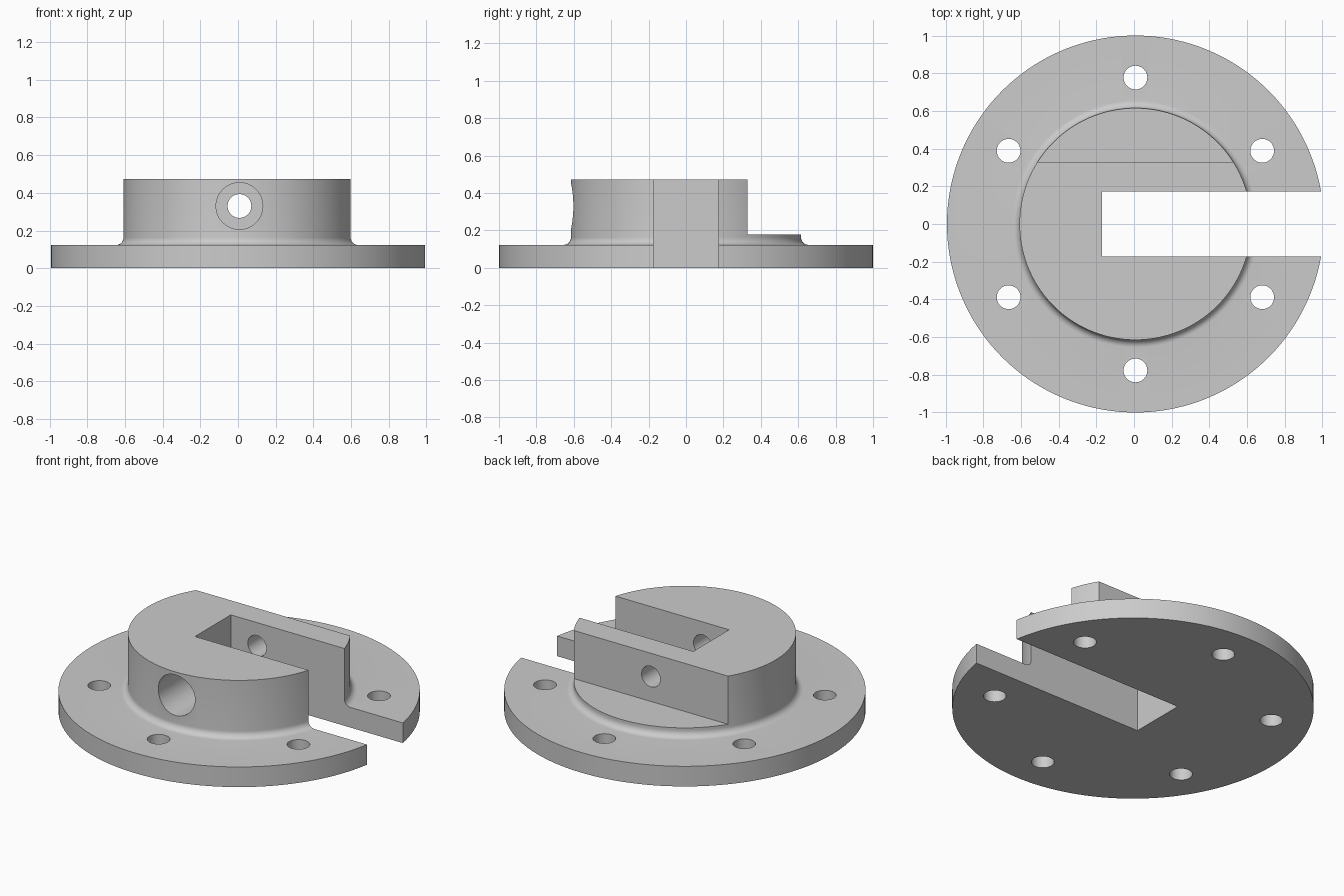
import bpy, bmesh, math
from mathutils import Matrix, Vector

if "Cube" in bpy.data.objects:
    bpy.data.objects.remove(bpy.data.objects["Cube"], do_unlink=True)

# Main dimensions
CX = 0.0075                       # axis of the turned body
FLANGE_R, FLANGE_H = 1.0, 0.123
BOSS_R, BOSS_H = 0.615, 0.472
FILLET = 0.04
SLOT_HALF, SLOT_END = 0.173, -0.17
FLAT_Y, STEP_Z = 0.328, 0.178
BOLT_R, HOLE_R = 0.777, 0.063
CROSS_Z, BORE_R, BORE_END = 0.33, 0.124, -0.328

steel = bpy.data.materials.new("grey_metal")
steel.use_nodes = True
grey = (0.6, 0.6, 0.6, 1)
steel.diffuse_color = grey
steel.node_tree.nodes["Principled BSDF"].inputs["Base Color"].default_value = grey


def new_object(name, bm):
    bmesh.ops.recalc_face_normals(bm, faces=bm.faces)
    mesh = bpy.data.meshes.new(name)
    bm.to_mesh(mesh)
    bm.free()
    obj = bpy.data.objects.new(name, mesh)
    obj.data.materials.append(steel)
    bpy.context.collection.objects.link(obj)
    return obj


def lathe(name, profile, steps):
    """Turn a radius/height profile about the body axis and cap both ends."""
    bm = bmesh.new()
    verts = [bm.verts.new((CX + r, 0, z)) for r, z in profile]
    edges = [bm.edges.new(pair) for pair in zip(verts, verts[1:])]
    bmesh.ops.spin(bm, geom=verts + edges, cent=(CX, 0, 0), axis=(0, 0, 1),
                   angle=math.tau, steps=steps)
    bmesh.ops.remove_doubles(bm, verts=bm.verts, dist=1e-5)
    bmesh.ops.holes_fill(bm, edges=[e for e in bm.edges if e.is_boundary], sides=0)
    return new_object(name, bm)


def box(name, low, high):
    low, high = Vector(low), Vector(high)
    bm = bmesh.new()
    bmesh.ops.create_cube(bm, size=1, matrix=Matrix.Translation((low + high) / 2)
                          @ Matrix.Diagonal((*(high - low), 1)))
    return new_object(name, bm)


def rod(name, radius, start, end):
    start, end = Vector(start), Vector(end)
    turn = (end - start).to_track_quat('Z', 'Y').to_matrix().to_4x4()
    bm = bmesh.new()
    bmesh.ops.create_cone(bm, cap_ends=True, segments=48, radius1=radius, radius2=radius,
                          depth=(end - start).length,
                          matrix=Matrix.Translation((start + end) / 2) @ turn)
    return new_object(name, bm)


# Flange and boss in one turned profile, with a fillet between them
fillet = []
for i in range(9):
    a = math.radians(270 - 90 * i / 8)
    fillet.append((BOSS_R + FILLET + FILLET * math.cos(a),
                   FLANGE_H + FILLET + FILLET * math.sin(a)))
body = lathe("flanged_hub", [(FLANGE_R, 0), (FLANGE_R, FLANGE_H), *fillet,
                             (BOSS_R, BOSS_H)], 144)

# Slot open to one side, and flat step across the back of the boss
cutters = [box("slot_cutter", (SLOT_END, -SLOT_HALF, -1), (2, SLOT_HALF, 1)),
           box("flat_cutter", (-2, FLAT_Y, STEP_Z), (2, 2, 1))]

# Ring of bolt holes
for i in range(6):
    a = math.radians(30 + 60 * i)
    x, y = CX + BOLT_R * math.cos(a), BOLT_R * math.sin(a)
    cutters.append(rod("bolt_hole_cutter", HOLE_R, (x, y, -1), (x, y, 1)))

# Clamping hole through both jaws, counterbored at the front
cutters.append(rod("clamp_hole_cutter", HOLE_R, (CX, -1, CROSS_Z), (CX, 1, CROSS_Z)))
cutters.append(rod("counterbore_cutter", BORE_R, (CX, -1, CROSS_Z), (CX, BORE_END, CROSS_Z)))

bpy.ops.object.select_all(action='DESELECT')
body.select_set(True)
bpy.context.view_layer.objects.active = body
for cutter in cutters:
    cutter.hide_render = True
    mod = body.modifiers.new(cutter.name, 'BOOLEAN')
    mod.operation, mod.solver, mod.object = 'DIFFERENCE', 'EXACT', cutter
    bpy.ops.object.modifier_apply(modifier=mod.name)
    bpy.data.objects.remove(cutter, do_unlink=True)

bpy.ops.object.shade_smooth_by_angle(angle=math.radians(30))
